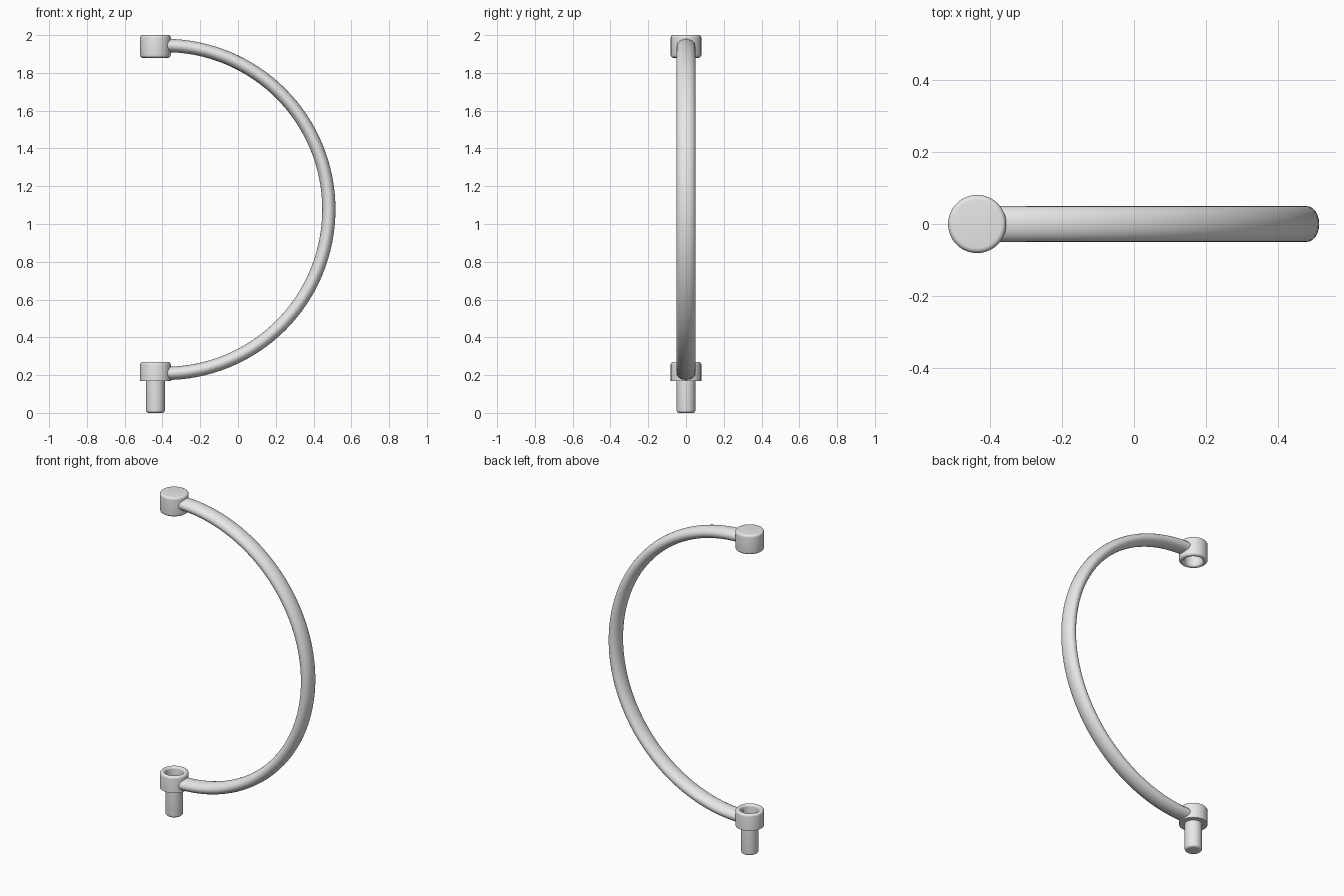
import bpy, bmesh, math

cube = bpy.data.objects.get("Cube")
if cube:
    bpy.data.objects.remove(cube, do_unlink=True)

grey = bpy.data.materials.new("plain_grey")
grey.use_nodes = True
grey.diffuse_color = (0.8, 0.8, 0.8, 1)
grey.node_tree.nodes["Principled BSDF"].inputs["Base Color"].default_value = (0.8, 0.8, 0.8, 1)

AXIS_X = -0.437
SEGMENTS = 48


def finish(name, bm):
    bmesh.ops.recalc_face_normals(bm, faces=bm.faces)
    mesh = bpy.data.meshes.new(name)
    bm.to_mesh(mesh)
    bm.free()
    mesh.materials.append(grey)
    obj = bpy.data.objects.new(name, mesh)
    bpy.context.collection.objects.link(obj)
    bpy.ops.object.select_all(action="DESELECT")
    obj.select_set(True)
    bpy.context.view_layer.objects.active = obj
    bpy.ops.object.shade_smooth_by_angle(angle=math.radians(40))
    return obj


def skin(bm, rings):
    """Join closed rings in order and cap both ends."""
    loops = [[bm.verts.new(p) for p in ring] for ring in rings]
    for a, b in zip(loops, loops[1:]):
        n = len(a)
        for i in range(n):
            j = (i + 1) % n
            bm.faces.new((a[i], a[j], b[j], b[i]))
    bm.faces.new(loops[0])
    bm.faces.new(loops[-1])


def rounded(r, z, dr, dz, start, steps=5):
    """Quarter-round profile points about (r, z), from angle start."""
    return [(r + dr * math.cos(start + math.pi / 2 * i / steps),
             z + dz * math.sin(start + math.pi / 2 * i / steps))
            for i in range(steps + 1)]


def lathe(name, profile):
    bm = bmesh.new()
    angles = [2 * math.pi * i / SEGMENTS for i in range(SEGMENTS)]
    skin(bm, [[(AXIS_X + r * math.cos(a), r * math.sin(a), z) for a in angles]
              for r, z in profile])
    return finish(name, bm)


R, HOLE, PEG, B = 0.081, 0.052, 0.05, 0.014

# Upper socket: closed rounded top, open recess underneath
top_profile = [(HOLE, 1.955), (HOLE, 1.88 + B)]
top_profile += rounded(HOLE + B, 1.88 + B, B, B, math.pi)[1:]
top_profile += rounded(R - B, 1.88 + B, B, B, -math.pi / 2)
top_profile += rounded(R - B, 2.0 - B, B, B, 0)
lathe("upper_socket", top_profile)

# Lower socket with recess on top and the peg below, in one turned piece
low_profile = rounded(PEG - B, B, B, B, -math.pi / 2)
low_profile += [(PEG, 0.17), (R, 0.17)]
low_profile += rounded(R - B, 0.27 - B, B, B, 0)
low_profile += rounded(HOLE + B, 0.27 - B, B, B, math.pi / 2)
low_profile += [(HOLE, 0.195)]
lathe("lower_socket_and_peg", low_profile)

# Half-circle handle with an oval cross-section
bm = bmesh.new()
cx, cz, radius = -0.387, 1.077, 0.868
rings = []
for i in range(65):
    t = -math.pi / 2 + math.pi * i / 64
    ring = []
    for k in range(24):
        a = 2 * math.pi * k / 24
        r = radius + 0.035 * math.cos(a)
        ring.append((cx + r * math.cos(t), 0.05 * math.sin(a), cz + r * math.sin(t)))
    rings.append(ring)
skin(bm, rings)
finish("curved_handle", bm)
